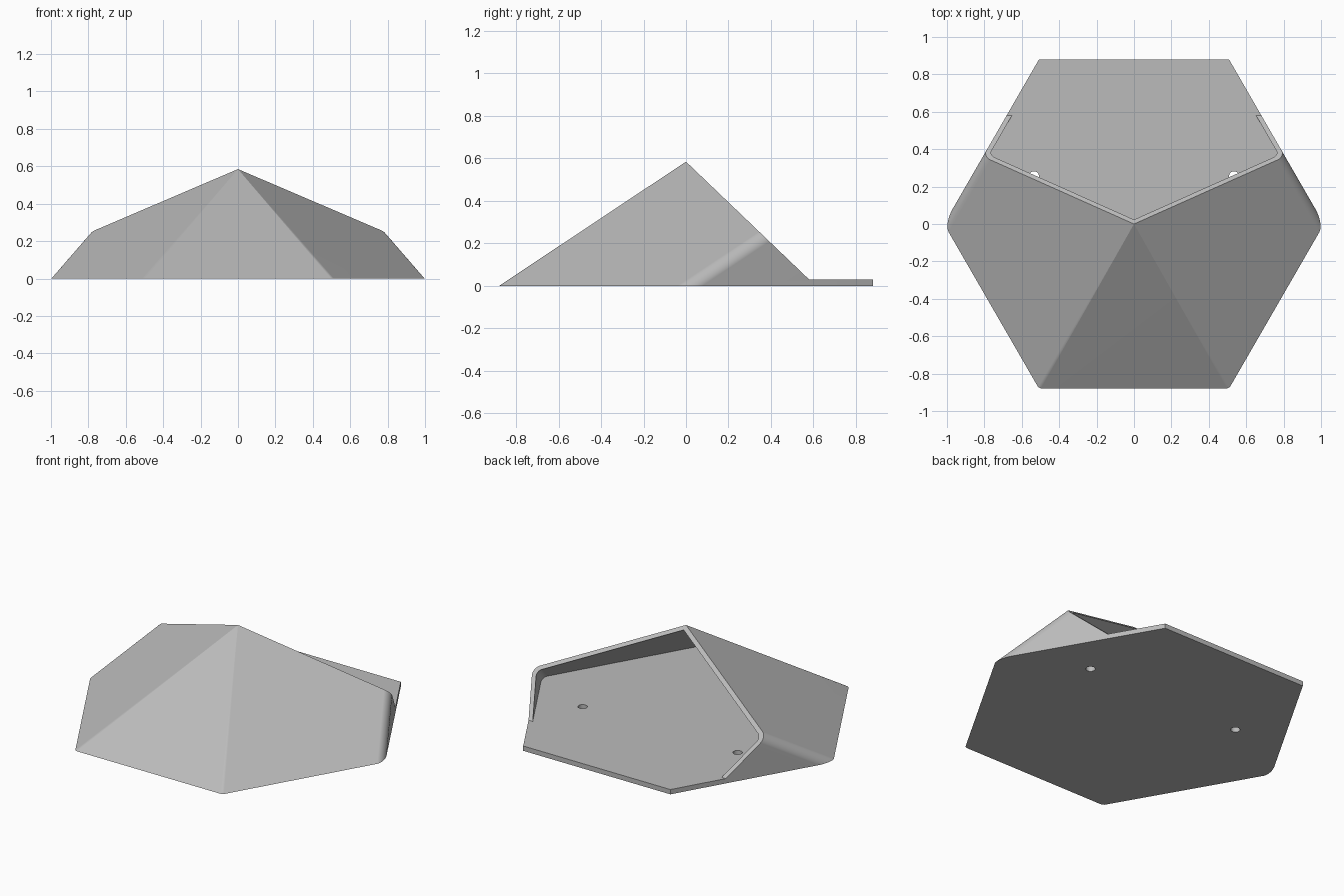
import bpy, bmesh
from math import sin, cos, radians
from mathutils import Vector, Matrix

if "Cube" in bpy.data.objects:
    bpy.data.objects.remove(bpy.data.objects["Cube"], do_unlink=True)

APOTHEM, HEIGHT, FLOOR, WALL = 0.88, 0.585, 0.03, 0.025

grey = bpy.data.materials.new("plain grey")
grey.use_nodes = True
grey.diffuse_color = (0.5, 0.5, 0.5, 1)
grey.node_tree.nodes["Principled BSDF"].inputs["Base Color"].default_value = grey.diffuse_color


def direction(degrees):
    return Vector((cos(radians(degrees)), sin(radians(degrees)), 0))


def wall(degrees, distance):
    """Upright plane facing a compass direction."""
    d = direction(degrees)
    return d * distance, d


def slope(degrees, distance, top):
    """Plane from the apex down to the ground at a distance."""
    return Vector((0, 0, top)), direction(degrees) * HEIGHT / distance + Vector((0, 0, 1))


def convex(planes):
    """Trim a large block by planes, keeping the inner side of each."""
    bm = bmesh.new()
    bmesh.ops.create_cube(bm, size=6)
    for co, no in planes:
        cut = bmesh.ops.bisect_plane(bm, geom=bm.verts[:] + bm.edges[:] + bm.faces[:],
                                     plane_co=co, plane_no=no, clear_outer=True)
        edges = [e for e in cut["geom_cut"] if isinstance(e, bmesh.types.BMEdge)]
        bmesh.ops.contextual_create(bm, geom=edges)
    bmesh.ops.recalc_face_normals(bm, faces=bm.faces[:])
    return bm


def round_shoulders(bm, offset):
    """Round the edges between the sloped roof and the upright side walls."""
    def is_wall(f):
        return abs(f.normal.z) < 0.01 and f.normal.y > 0.3 and abs(f.normal.x) > 0.5
    bm.normal_update()
    edges = [e for e in bm.edges if len(e.link_faces) == 2
             and any(is_wall(f) for f in e.link_faces)
             and any(f.normal.z > 0.5 for f in e.link_faces)]
    bmesh.ops.bevel(bm, geom=edges, offset=offset, segments=8, profile=0.5, affect='EDGES')


def finish(name, bm, helper=False):
    mesh = bpy.data.meshes.new(name)
    bm.to_mesh(mesh)
    bm.free()
    mesh.materials.append(grey)
    ob = bpy.data.objects.new(name, mesh)
    bpy.context.collection.objects.link(ob)
    ob.hide_render = helper
    return ob


def roofed_block(inset, drop, bottom, back):
    planes = [((0, 0, bottom), (0, 0, -1)), ((0, back, 0), (0, 1, 0))]
    planes += [wall(a, APOTHEM - inset) for a in (30, 150)]
    planes += [slope(a, APOTHEM, HEIGHT - drop) for a in (-30, -90, -150)]
    # narrow facets softening the two front ridges
    planes += [slope(a, APOTHEM / cos(radians(30)) * 0.995, HEIGHT - drop) for a in (-60, -120)]
    return [(Vector(c), Vector(n)) for c, n in planes]


# solid hexagonal body
body_bm = convex(roofed_block(0, 0, 0, APOTHEM))
round_shoulders(body_bm, 0.045)
body = finish("hexagonal_hood", body_bm)

# hollow under the roof
hollow_bm = convex(roofed_block(WALL, 0.03, FLOOR, 1))
round_shoulders(hollow_bm, 0.032)
hollow = finish("hollow_cutter", hollow_bm, True)

# slanted opening at the back
opening = finish("opening_cutter", convex([
    (Vector((0, 0, FLOOR)), Vector((0, 0, -1))),
    (Vector((0, 0, HEIGHT)), Vector((0, -0.957, -1)))]), True)

# two screw holes in the floor
holes_bm = bmesh.new()
for side in (-1, 1):
    bmesh.ops.create_cone(holes_bm, cap_ends=True, segments=32, radius1=0.027, radius2=0.027,
                          depth=0.1, matrix=Matrix.Translation((side * 0.535, 0.255, 0.01)))
holes = finish("screw_hole_cutter", holes_bm, True)

cutters = (hollow, opening, holes)
for cutter in cutters:
    mod = body.modifiers.new(cutter.name, 'BOOLEAN')
    mod.operation, mod.solver, mod.object = 'DIFFERENCE', 'EXACT', cutter

# apply the cuts, then remove the cutters
bpy.context.view_layer.update()
cut_mesh = bpy.data.meshes.new_from_object(body.evaluated_get(bpy.context.evaluated_depsgraph_get()))
body.modifiers.clear()
body.data = cut_mesh
for cutter in cutters:
    bpy.data.objects.remove(cutter, do_unlink=True)

# smooth the rounded edges while the large faces stay flat
bpy.ops.object.select_all(action='DESELECT')
body.select_set(True)
bpy.context.view_layer.objects.active = body
bpy.ops.object.shade_smooth_by_angle(angle=radians(30))
weighted = body.modifiers.new("Weighted normals", 'WEIGHTED_NORMAL')
weighted.keep_sharp = True
